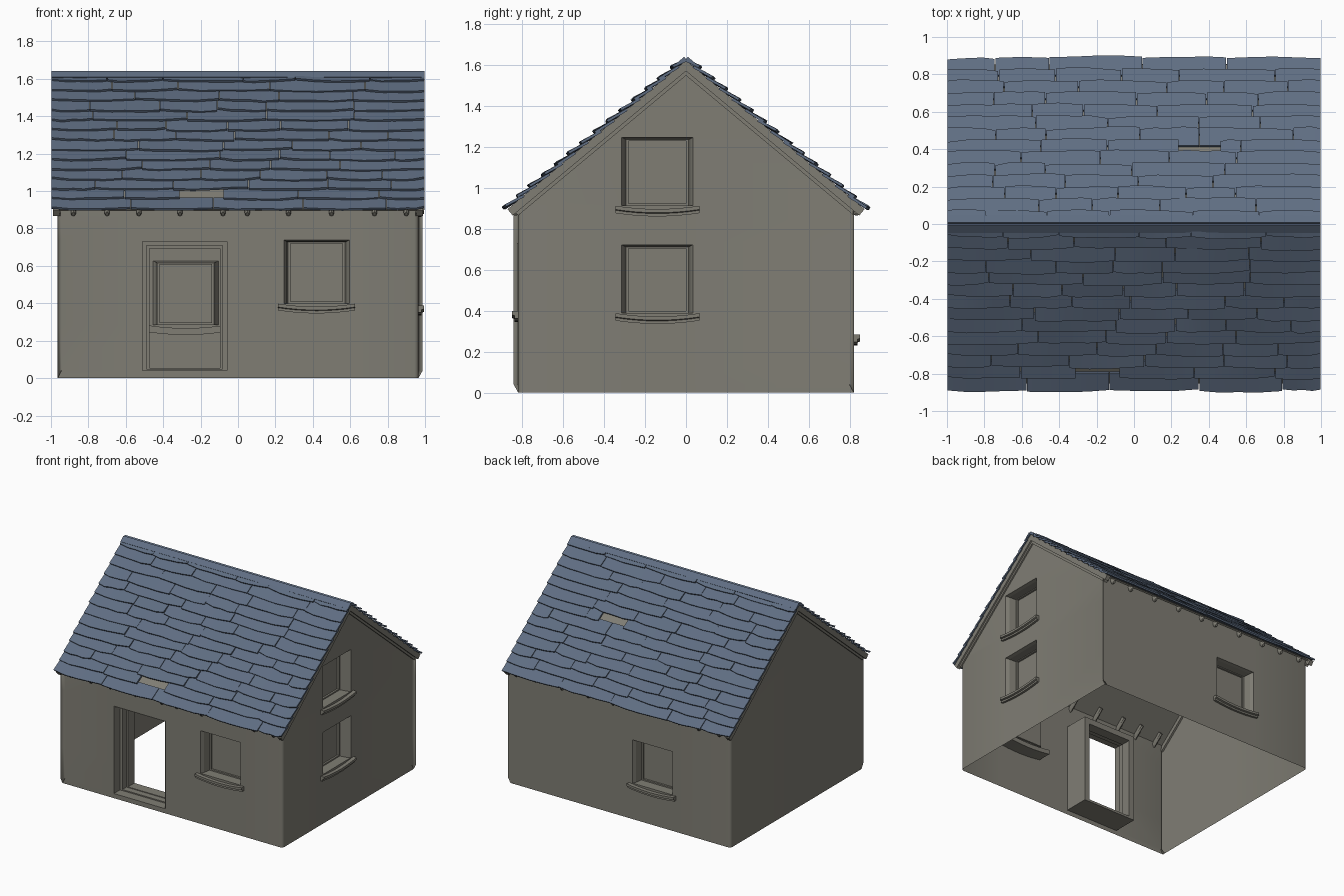
import bpy, bmesh, math, random
from mathutils import Vector

if "Cube" in bpy.data.objects:
    bpy.data.objects.remove(bpy.data.objects["Cube"])
random.seed(7)

def material(name, col):
    m = bpy.data.materials.new(name)
    m.diffuse_color = (*col, 1)
    m.use_nodes = True
    m.node_tree.nodes["Principled BSDF"].inputs["Base Color"].default_value = m.diffuse_color
    return m

STONE = material("warm grey plaster", (0.215, 0.207, 0.175))
SLATE = material("slate blue", (0.115, 0.155, 0.225))

def finish(bm, name, mat, smooth=None, recalc=True):
    if recalc:
        bmesh.ops.recalc_face_normals(bm, faces=bm.faces)
    me = bpy.data.meshes.new(name)
    bm.to_mesh(me)
    bm.free()
    me.materials.append(mat)
    ob = bpy.data.objects.new(name, me)
    bpy.context.collection.objects.link(ob)
    if smooth:
        bpy.ops.object.select_all(action='DESELECT')
        ob.select_set(True)
        bpy.context.view_layer.objects.active = ob
        bpy.ops.object.shade_smooth_by_angle(angle=math.radians(smooth))
    return ob

def loft(bm, rings, closed_ends=True):
    vs = [[bm.verts.new(p) for p in r] for r in rings]
    for a, b in zip(vs, vs[1:]):
        n = len(a)
        for i in range(n):
            bm.faces.new((a[i], a[(i + 1) % n], b[(i + 1) % n], b[i]))
    if closed_ends:
        bm.faces.new(vs[0][::-1])
        bm.faces.new(vs[-1])
    return vs

# Wall frames: u along the wall, v up, d inwards
HX, HY = 0.965, 0.82
WALLS = {
    "front": lambda u, v, d: (u, -HY + d, v),
    "back": lambda u, v, d: (u, HY - d, v),
    "right": lambda u, v, d: (HX - d, u, v),
    "left": lambda u, v, d: (-HX + d, u, v),
}
# Windows: wall, centre, bottom, top
WINDOWS = [("front", 0.42, 0.40, 0.725), ("right", -0.14, 0.39, 0.71),
           ("right", -0.14, 0.915, 1.235), ("back", -0.28, 0.285, 0.615)]
HALF, PAD = 0.15, 0.025
DOOR = (-0.285, 0.225, 0.04, 0.73)
holes = [(w, c - HALF - PAD, c + HALF + PAD, b, t + PAD / 2) for w, c, b, t in WINDOWS]
holes.append(("front", DOOR[0] - DOOR[1], DOOR[0] + DOOR[1], DOOR[2], DOOR[3]))

# Walls: sheets with openings, cut to the gable
bm = bmesh.new()
vs = sorted({0, 1.62} | {z for h in holes for z in h[3:]})
for w, P in WALLS.items():
    lim = HX if w in ("front", "back") else HY
    mine = [h for h in holes if h[0] == w]
    us = sorted({-lim, 0, lim} | {u for h in mine for u in h[1:3]})
    for u0, u1 in zip(us, us[1:]):
        for v0, v1 in zip(vs, vs[1:]):
            cu, cv = (u0 + u1) / 2, (v0 + v1) / 2
            if any(h[1] < cu < h[2] and h[3] < cv < h[4] for h in mine):
                continue
            bm.faces.new([bm.verts.new(P(u, v, 0)) for u, v in
                          ((u0, v0), (u1, v0), (u1, v1), (u0, v1))])
bmesh.ops.remove_doubles(bm, verts=bm.verts, dist=1e-4)
for s in (-1, 1):
    bmesh.ops.bisect_plane(bm, geom=bm.verts[:] + bm.edges[:] + bm.faces[:],
                           plane_co=(0, 0, 1.605), plane_no=(0, s * 0.64, 0.768), clear_outer=True)
corner = [e for e in bm.edges if all(abs(abs(v.co.x) - HX) < 1e-3 and abs(abs(v.co.y) - HY) < 1e-3
                                     for v in e.verts)]
bmesh.ops.bevel(bm, geom=corner, offset=0.022, segments=3, affect='EDGES', profile=0.5)
finish(bm, "walls", STONE, 40)

# Window recesses with panes, and bowed sills
for i, (w, c, b, t) in enumerate(WINDOWS):
    P = WALLS[w]
    bm = bmesh.new()
    rings = []
    for side, low, d in ((PAD, 0, 0), (0.012, 0, 0.025), (0.003, 0, 0.08),
                         (-0.01, -0.01, 0.08), (-0.01, -0.01, 0.095)):
        l, r, z0, z1 = c - HALF - side, c + HALF + side, b - low, t + side / 2
        rings.append([P(l, z0, d), P(r, z0, d), P(r, z1, d), P(l, z1, d)])
    grid = loft(bm, rings, False)
    bm.faces.new(grid[-1])
    finish(bm, f"window_{i}", STONE, recalc=False)
    bm = bmesh.new()
    prof = [(-0.03, 0), (-0.03, -0.018), (-0.017, -0.022), (-0.017, -0.036), (0.11, -0.036), (0.11, 0)]
    rings = []
    for k in range(9):
        s = k / 4 - 1
        sag = 0.016 * (1 - s * s)
        rings.append([P(c + 0.205 * s, b - 0.002 + z - sag, d) for d, z in prof])
    loft(bm, rings)
    finish(bm, f"window_sill_{i}", STONE, 30)

# Stepped door surround, open in the middle
bm = bmesh.new()
P, (c, h, z0, z1) = WALLS["front"], DOOR
rings = []
for k, (step, d) in enumerate(((0, -0.006), (0, 0.07), (0.022, 0.07), (0.022, 0.12),
                               (0.036, 0.12), (0.036, 0.2), (-0.01, 0.2), (-0.01, 0.0))):
    l, r, a, e = c - h + step, c + h - step, z0 + step * 0.4, z1 - step
    rings.append([P(l, a, d), P(r, a, d), P(r, e, d), P(l, e, d)])
loft(bm, rings, False)
finish(bm, "door_surround", STONE)

# Roof coordinates: d down the slope, h above it
COS, SIN, ZR, DEPTH = 0.768, 0.640, 1.63, 1.15
def slope(s, x, d, h):
    return Vector((x, s * (d * COS + h * SIN), ZR - d * SIN + h * COS))

def slab(bm, s, x0, x1, d0, d1, h0, h1):
    loft(bm, [[slope(s, x, d0, h0), slope(s, x, d1, h0), slope(s, x, d1, h1), slope(s, x, d0, h1)]
              for x in (x0, x1)])

# Roof lining, barge boards at the gables, rafter ends at the eaves
bm = bmesh.new()
for s in (-1, 1):
    slab(bm, s, -0.97, 0.97, 0, DEPTH - 0.03, -0.022, -0.012)
finish(bm, "roof_lining", STONE)
bm = bmesh.new()
for s in (-1, 1):
    for e in (-1, 1):
        slab(bm, s, e * 0.955, e * 0.988, 0, DEPTH - 0.01, -0.045, -0.005)
        slab(bm, s, e * 0.95, e * 0.976, 0, DEPTH - 0.03, -0.062, -0.04)
finish(bm, "barge_boards", STONE)
bm = bmesh.new()
for s in (-1, 1):
    for x in (-0.88, -0.7, -0.53, -0.31, -0.08, 0.05, 0.27, 0.5, 0.73, 0.9):
        rings = []
        for d, r in ((1.0, 0.014), (DEPTH - 0.025, 0.014), (DEPTH - 0.015, 0.009)):
            rings.append([slope(s, x + r * math.cos(a * math.pi / 4), d,
                                -0.036 + 1.5 * r * math.sin(a * math.pi / 4)) for a in range(8)])
        loft(bm, rings)
finish(bm, "rafter_ends", STONE, 40)

# Uneven overlapping slates in rows, with a missing piece on each side
ROWS = 14
GAPS = {(1, 6): (0.24, 0.46), (-1, 12): (-0.31, -0.08)}
bm = bmesh.new()
R = random.uniform
for s in (-1, 1):
    for row in range(ROWS):
        low = DEPTH * (row + 1) / ROWS
        cuts = [-0.998]
        x = -0.998 + R(0.2, 0.5)
        while x < 0.86:
            cuts.append(x)
            x += R(0.26, 0.52)
        cuts.append(0.998)
        gap = GAPS.get((s, row))
        if gap:
            cuts = sorted([q for q in cuts if not gap[0] - 0.1 < q < gap[1] + 0.1] + list(gap))
        for x0, x1 in zip(cuts, cuts[1:]):
            if gap and x0 == gap[0]:
                continue
            a, b = R(-0.007, 0.007), R(-0.007, 0.007)
            lift, lift2 = R(0.013, 0.023), R(0.013, 0.023)
            skew = R(-0.012, 0.012) if x0 > -0.99 else 0
            rings = []
            for k in range(5):
                t = k / 4
                x = x0 + 0.002 + (x1 - x0 - 0.004) * t
                edge = low + a + (b - a) * t + R(-0.004, 0.004) - (0.008 if k in (0, 4) else 0)
                top = max(0.0, low - 0.112)
                hl = lift + (lift2 - lift) * t + R(-0.002, 0.002)
                xb = x + (skew if 0 < k < 4 else 0)
                rings.append([slope(s, x, top, -0.012), slope(s, xb, edge, hl - 0.013),
                              slope(s, xb, edge, hl), slope(s, x, top, 0.001)])
            loft(bm, rings)
finish(bm, "roof_slates", SLATE, 25)

# Ridge strip closing the top row
bm = bmesh.new()
for s in (-1, 1):
    slab(bm, s, -0.998, 0.998, 0, 0.05, 0.0, 0.014)
finish(bm, "ridge_strip", SLATE)
